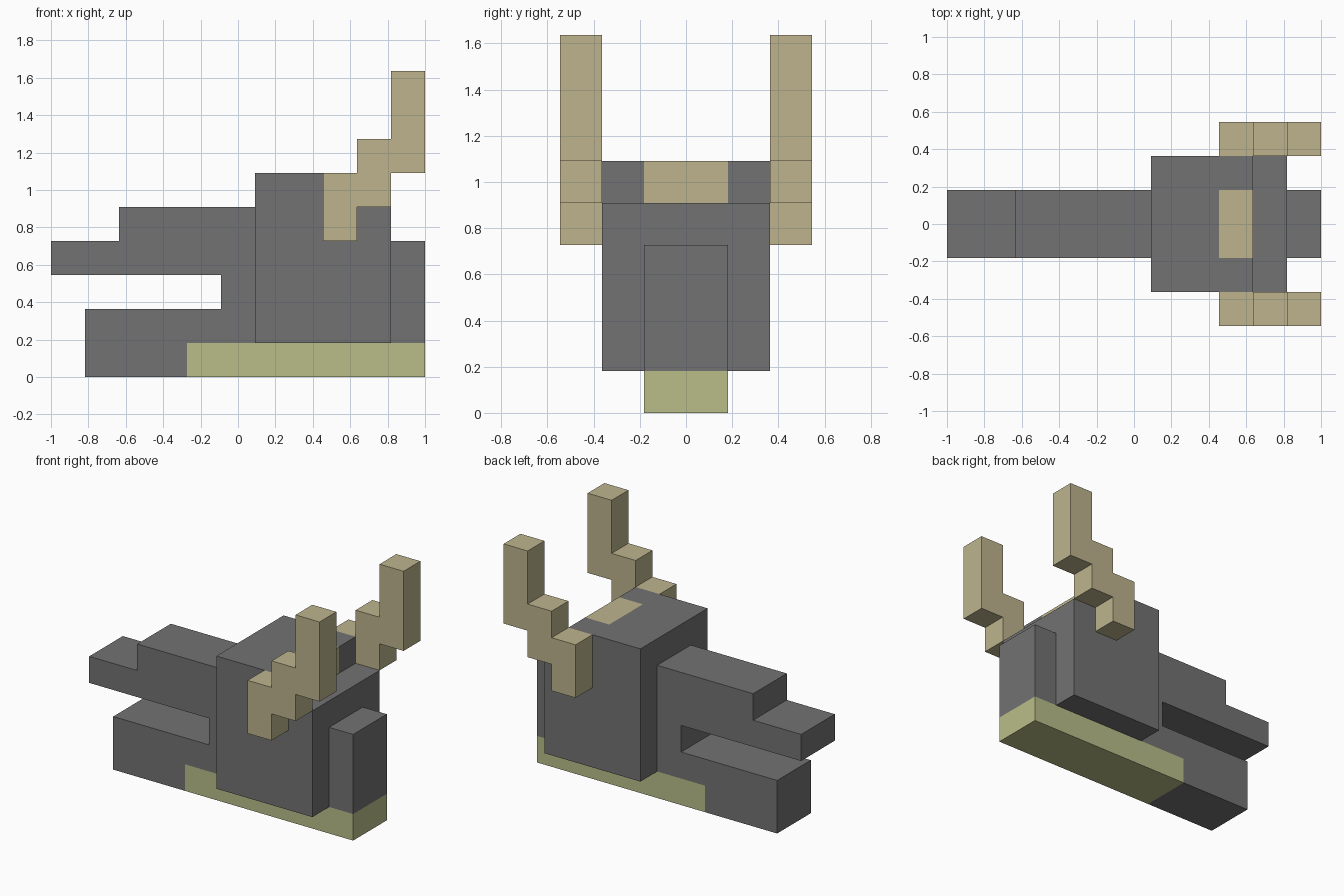
import bpy
import bmesh
from mathutils import Vector

U = 2 / 11  # size of one block

if "Cube" in bpy.data.objects:
    bpy.data.objects.remove(bpy.data.objects["Cube"], do_unlink=True)


def material(name, rgb):
    mat = bpy.data.materials.new(name)
    mat.use_nodes = True
    mat.diffuse_color = (*rgb, 1)
    mat.node_tree.nodes["Principled BSDF"].inputs["Base Color"].default_value = (*rgb, 1)
    return mat


grey = material("dark grey", (0.17, 0.17, 0.17))
tan = material("horn tan", (0.51, 0.455, 0.27))
green = material("pale green", (0.49, 0.515, 0.25))


def slab(name, outline, y0, y1, mats, cuts=(), painted=None):
    """Extrude an x-z outline (in blocks) from y0 to y1, cut it, then paint by rule."""
    bm = bmesh.new()
    face = bm.faces.new([bm.verts.new((x, y0, z)) for x, z in outline])
    side = bmesh.ops.extrude_face_region(bm, geom=[face])["geom"]
    moved = [v for v in side if isinstance(v, bmesh.types.BMVert)]
    bmesh.ops.translate(bm, verts=moved, vec=(0, y1 - y0, 0))
    for axis, at in cuts:
        normal = Vector((axis == "x", axis == "y", axis == "z"))
        geom = bm.verts[:] + bm.edges[:] + bm.faces[:]
        bmesh.ops.bisect_plane(bm, geom=geom, plane_co=normal * at, plane_no=normal)
    bmesh.ops.recalc_face_normals(bm, faces=bm.faces[:])
    if painted:
        for f in bm.faces:
            f.material_index = int(painted(f.calc_center_bounds()))
    # Blocks to model units, centred along x
    for v in bm.verts:
        v.co = Vector((v.co.x * U - 1, v.co.y * U, v.co.z * U))
    mesh = bpy.data.meshes.new(name)
    bm.to_mesh(mesh)
    bm.free()
    for m in mats:
        mesh.materials.append(m)
    obj = bpy.data.objects.new(name, mesh)
    bpy.context.collection.objects.link(obj)
    return obj


# Jaws, throat and nape, with a pale underside behind the chin
slab("jaws_and_nape",
     [(1, 0), (11, 0), (11, 4), (8, 4), (8, 5), (2, 5), (2, 4),
      (0, 4), (0, 3), (5, 3), (5, 2), (1, 2)],
     -1, 1, [grey, green], [("x", 4), ("z", 1)],
     lambda c: c.x > 4 and c.z < 1)

# Skull with a horn-coloured patch at the back of the crown
slab("skull",
     [(6, 1), (10, 1), (10, 5), (9, 5), (9, 6), (6, 6)],
     -2, 2, [grey, tan], [("x", 8), ("z", 5), ("y", -1), ("y", 1)],
     lambda c: c.x > 8 and c.z > 5 and abs(c.y) < 1)

# Stepped horns
horn = [(8, 4), (9, 4), (9, 5), (10, 5), (10, 6), (11, 6),
        (11, 9), (10, 9), (10, 7), (9, 7), (9, 6), (8, 6)]
for name, y in (("left_horn", 2), ("right_horn", -3)):
    # front faces -y, so the two horns sit on the near and far sides
    slab("far_horn" if y > 0 else "near_horn", horn, y, y + 1, [tan])
